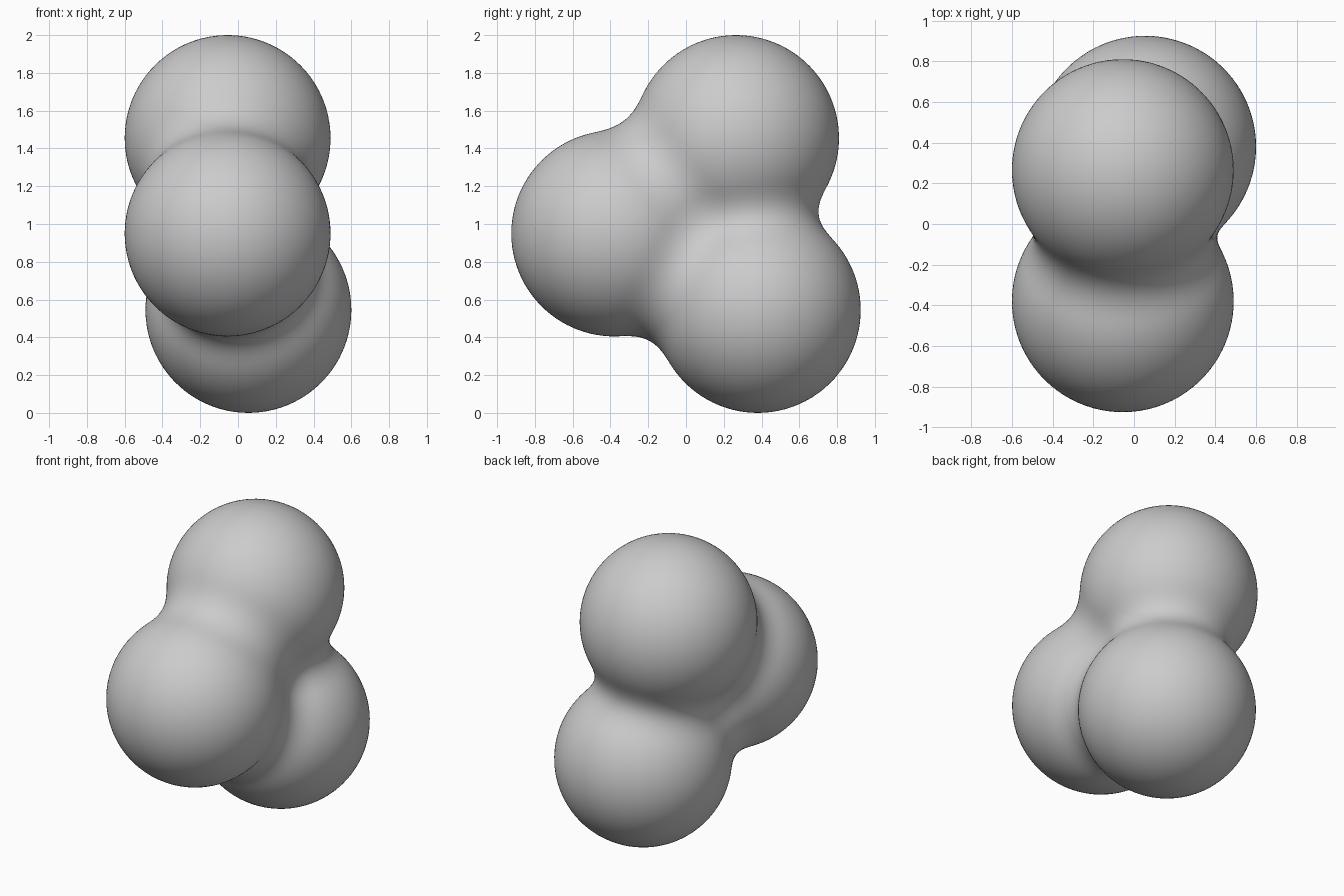
import bpy, bmesh
from mathutils import Vector

if "Cube" in bpy.data.objects:
    bpy.data.objects.remove(bpy.data.objects["Cube"])

# Three soft balls that melt into each other
BALLS = [Vector((-0.055, 0.265, 1.455)),   # upper
         Vector((-0.055, -0.38, 0.95)),    # front
         Vector((0.055, 0.38, 0.545))]     # lower
REACH = 0.776                              # falloff radius of each ball
LEVEL = (1 - (0.545 / REACH) ** 2) ** 3    # surface level: a lone ball has radius 0.545
CORE = Vector((-0.02, 0.09, 0.98))         # point inside all three balls


def field(p):
    return sum(max(0.0, 1 - (p - c).length_squared / REACH ** 2) ** 3 for c in BALLS)


def surface_point(direction):
    inner, outer = 0.0, 1.5
    for _ in range(18):
        mid = (inner + outer) / 2
        if field(CORE + direction * mid) > LEVEL:
            inner = mid
        else:
            outer = mid
    return CORE + direction * inner


# Blended body: a sphere pushed out to the blended surface
bm = bmesh.new()
bmesh.ops.create_icosphere(bm, subdivisions=6, radius=1)
for v in bm.verts:
    v.co = surface_point(v.co.normalized())
for f in bm.faces:
    f.smooth = True
mesh = bpy.data.meshes.new("blended_balls")
bm.to_mesh(mesh)
bm.free()
body = bpy.data.objects.new("blended_balls", mesh)
bpy.context.collection.objects.link(body)
